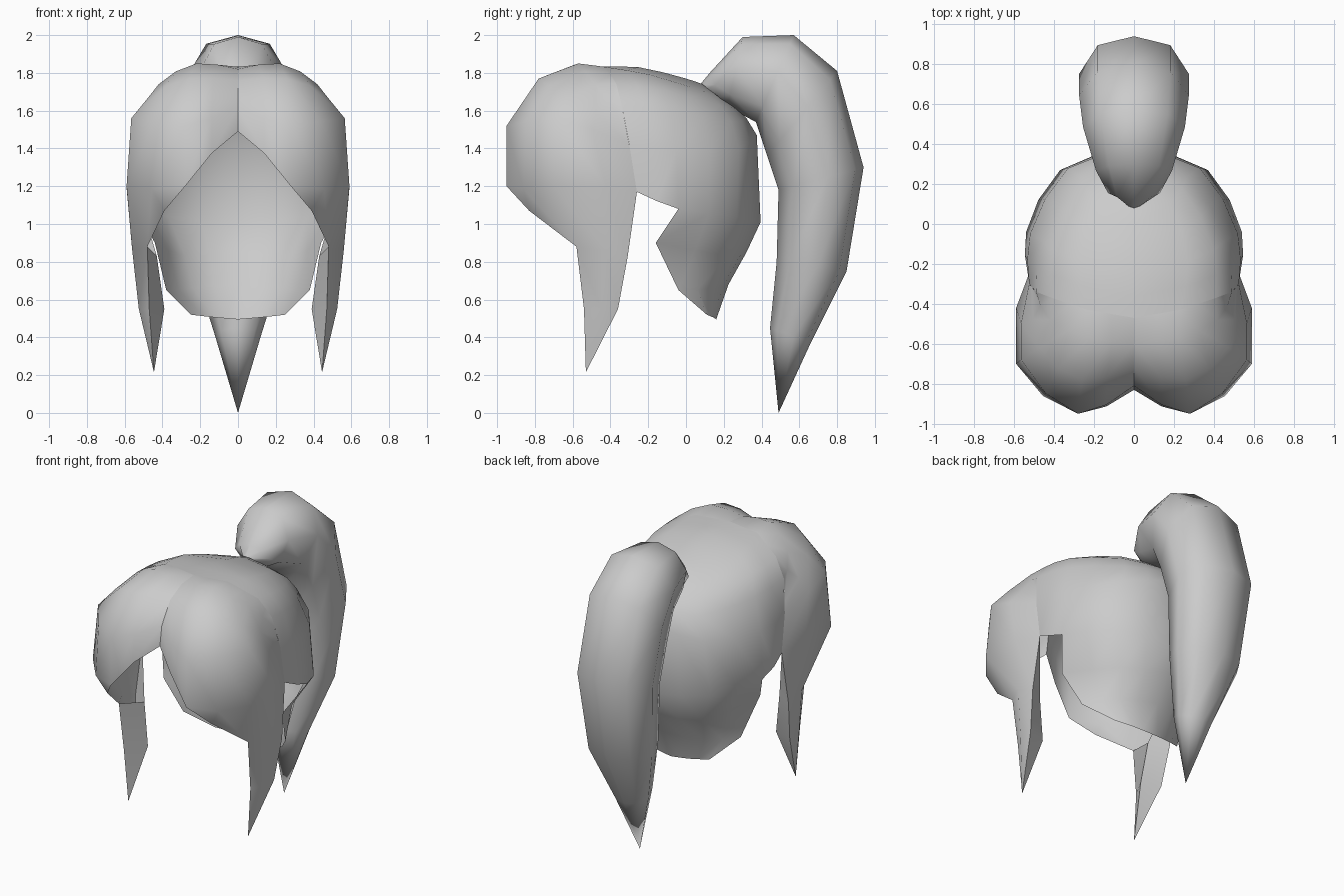
import bpy, bmesh, math
from mathutils import Vector

if "Cube" in bpy.data.objects:
    bpy.data.objects.remove(bpy.data.objects["Cube"], do_unlink=True)

GREY = (0.6, 0.6, 0.6, 1.0)
mat = bpy.data.materials.new("hair_grey")
mat.use_nodes = True
mat.diffuse_color = GREY
bsdf = mat.node_tree.nodes["Principled BSDF"]
bsdf.inputs["Base Color"].default_value = GREY
bsdf.inputs["Roughness"].default_value = 0.8


def spline(*pts):
    """Smooth section through the points, with one extra point per span."""
    p = [Vector(q) for q in pts]
    e = [2 * p[0] - p[1]] + p + [2 * p[-1] - p[-2]]
    out = [p[0]]
    for i in range(1, len(p)):
        out += [(9 * (e[i] + e[i + 1]) - e[i - 1] - e[i + 2]) / 16, p[i]]
    return out


def loft(bm, rows, closed=False):
    """Skin between neighbouring sections of equal length."""
    grid = [[bm.verts.new(p) for p in r] for r in rows]
    n = len(rows[0])
    for a, b in zip(grid, grid[1:]):
        for i in range(n if closed else n - 1):
            j = (i + 1) % n
            bm.faces.new((a[i], a[j], b[j], b[i]))


def finish(bm, name, centre, mirror=True, merge=True):
    """Weld, face outward, shade smooth and mirror one part."""
    bmesh.ops.remove_doubles(bm, verts=bm.verts, dist=0.0005)
    bmesh.ops.recalc_face_normals(bm, faces=bm.faces)
    c = Vector(centre)
    if sum(f.normal.dot(f.calc_center_median() - c) * f.calc_area() for f in bm.faces) < 0:
        bmesh.ops.reverse_faces(bm, faces=bm.faces)
    me = bpy.data.meshes.new(name)
    bm.to_mesh(me)
    bm.free()
    me.materials.append(mat)
    ob = bpy.data.objects.new(name, me)
    bpy.context.collection.objects.link(ob)
    bpy.ops.object.select_all(action="DESELECT")
    ob.select_set(True)
    bpy.context.view_layer.objects.active = ob
    bpy.ops.object.shade_smooth_by_angle(angle=math.radians(65))
    if mirror:
        m = ob.modifiers.new("mirror", "MIRROR")
        m.use_mirror_merge = merge
        m.merge_threshold = 0.002


# Parted fringe: sections run from the parting, over the puff, to the rear edge
bm = bmesh.new()
fringe = [
    spline((0, -.47, 1.832), (.23, -.43, 1.832), (.41, -.37, 1.745), (.49, -.34, 1.63)),
    spline((0, -.60, 1.82), (.22, -.57, 1.85), (.42, -.48, 1.74), (.502, -.327, 1.56)),
    spline((0, -.72, 1.76), (.26, -.78, 1.77), (.475, -.62, 1.67), (.513, -.314, 1.49)),
    spline((0, -.81, 1.62), (.28, -.95, 1.52), (.565, -.68, 1.56), (.525, -.30, 1.42)),
    spline((0, -.83, 1.49), (.28, -.95, 1.20), (.59, -.70, 1.20), (.53, -.26, 1.17)),
]
for i in (1, 3, 5):  # straight spans where the fringe meets the back hair
    fringe[0][i] = (fringe[0][i - 1] + fringe[0][i + 1]) / 2
fringe[-1][1].z = 1.375
fringe[-1][5] = Vector((.59, -.42, 1.19))
loft(bm, fringe)
# Outside of the side lock, from the hem to a point
front, ridge, inner = (.48, -.58, .88), (.545, -.31, .82), (.43, -.38, .83)
low_front, low_ridge, low_inner = (.47, -.54, .55), (.52, -.36, .55), (.39, -.40, .55)
tip = (.445, -.53, .215)
hem = [(.39, -.83, 1.07), front, (.56, -.43, .86), ridge]
low = [low_front, (.525, -.45, .55), low_ridge]
loft(bm, [fringe[-1][2:], hem[:1] + hem])
loft(bm, [hem[1:], low, [tip] * 3])
# Inside of the side lock, folded back from the rear ridge to the front edge
loft(bm, [[ridge, inner, front], [low_ridge, low_inner, low_front], [tip] * 3])
loft(bm, [[fringe[-1][6]] * 2, [ridge, inner]])
finish(bm, "fringe_with_side_locks", (0, -.4, 1.2), merge=False)

# Back of the hair: sections run from the back centre round to the fringe
bm = bmesh.new()
cap = [
    spline((0, .10, 1.735), (0, 0, 1.77), (0, -.25, 1.83), (0, -.47, 1.832)),
    spline((0, .19, 1.67), (.18, .10, 1.70), (.27, -.19, 1.79), (.23, -.43, 1.832)),
    spline((0, .27, 1.61), (.24, .18, 1.63), (.40, -.13, 1.71), (.41, -.37, 1.745)),
    spline((0, .32, 1.56), (.27, .24, 1.54), (.46, -.08, 1.60), (.49, -.34, 1.63)),
    spline((0, .375, 1.47), (.33, .28, 1.40), (.52, -.05, 1.39), (.525, -.30, 1.42)),
    spline((0, .395, 1.01), (.37, .27, 1.04), (.54, -.04, 1.08), (.53, -.26, 1.17)),
]
loft(bm, cap)
# Nape below the side notch
nape = [
    spline((0, .32, .85), (.28, .22, .83), (.44, -.16, .90)),
    spline((0, .225, .68), (.24, .15, .66), (.38, -.04, .65)),
    spline((0, .16, .495), (.12, .145, .505), (.25, .11, .52)),
]
loft(bm, [cap[-1][:5]] + nape)
finish(bm, "back_hair", (0, -.2, 1.1))

# Ponytail: rings given by outer (y, z), inner (y, z) and half width
rings = [
    ((.08, 1.745), (.16, 1.68), .04),
    ((.13, 1.805), (.19, 1.64), .13),
    ((.30, 1.99), (.22, 1.62), .19),
    ((.57, 2.00), (.37, 1.54), .255),
    ((.80, 1.81), (.43, 1.36), .275),
    ((.94, 1.30), (.49, 1.18), .275),
    ((.85, .75), (.48, .80), .235),
    ((.66, .37), (.445, .45), .12),
    ((.49, .0), (.49, .0), 0),
]
# Half section: (position from inner to outer, share of half width)
half = [(1, 0), (.9, .66), (.58, 1), (.18, .75), (0, 0)]
section = half + [(t, -s) for t, s in half[3:0:-1]]
bm = bmesh.new()
rows = []
for outer, inside, w in rings:
    o, i = Vector((0, *outer)), Vector((0, *inside))
    rows.append([i.lerp(o, t) + Vector((w * s, 0, 0)) for t, s in section])
loft(bm, rows, closed=True)
finish(bm, "ponytail", (0, .6, 1.1), mirror=False)
